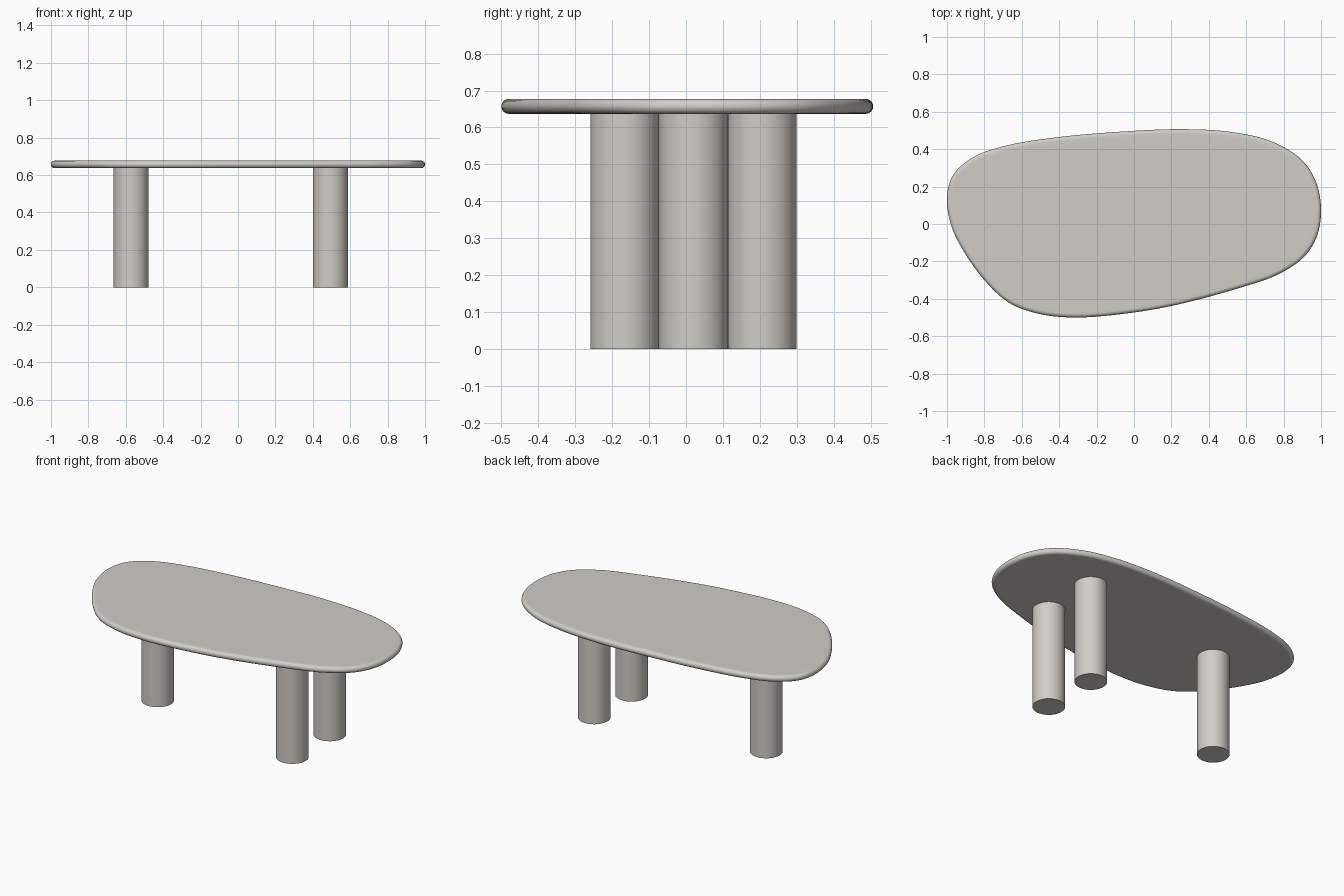
import bpy, bmesh, math
from mathutils import Vector

if "Cube" in bpy.data.objects:
    bpy.data.objects.remove(bpy.data.objects["Cube"])

TOP_Z, BOTTOM_Z = 0.677, 0.637
LEG_R = 0.093

stone = bpy.data.materials.new("warm grey")
stone.diffuse_color = (0.64, 0.61, 0.57, 1)
stone.use_nodes = True
stone.node_tree.nodes["Principled BSDF"].inputs["Base Color"].default_value = stone.diffuse_color


def finish(name, bm, angle=30):
    bmesh.ops.recalc_face_normals(bm, faces=bm.faces)
    mesh = bpy.data.meshes.new(name)
    bm.to_mesh(mesh)
    bm.free()
    mesh.materials.append(stone)
    obj = bpy.data.objects.new(name, mesh)
    bpy.context.collection.objects.link(obj)
    bpy.ops.object.select_all(action='DESELECT')
    obj.select_set(True)
    bpy.context.view_layer.objects.active = obj
    bpy.ops.object.shade_smooth_by_angle(angle=math.radians(angle))
    return obj


def closed_spline(points, steps):
    """Smooth closed curve through the points (centripetal Catmull-Rom)."""
    pts = [Vector(p) for p in points]
    n, out = len(pts), []
    for i in range(n):
        a, b, c, d = (pts[(i + k) % n] for k in (-1, 0, 1, 2))
        t0 = 0.0
        t1 = t0 + math.sqrt((b - a).length)
        t2 = t1 + math.sqrt((c - b).length)
        t3 = t2 + math.sqrt((d - c).length)
        for s in range(steps):
            t = t1 + (t2 - t1) * s / steps
            p = a.lerp(b, (t - t0) / (t1 - t0))
            q = b.lerp(c, (t - t1) / (t2 - t1))
            r = c.lerp(d, (t - t2) / (t3 - t2))
            u = p.lerp(q, (t - t0) / (t2 - t0))
            v = q.lerp(r, (t - t1) / (t3 - t1))
            out.append(u.lerp(v, (t - t1) / (t2 - t1)))
    return out


# Tabletop: pebble outline (counter-clockwise) with a fully rounded rim
outline = closed_spline([
    (1.0, 0.08), (0.975, 0.22), (0.90, 0.34), (0.74, 0.44), (0.52, 0.492),
    (0.25, 0.507), (-0.08, 0.493), (-0.40, 0.465), (-0.68, 0.42),
    (-0.86, 0.357), (-0.965, 0.265), (-1.0, 0.15), (-0.98, 0.0),
    (-0.92, -0.13), (-0.80, -0.30), (-0.67, -0.42), (-0.51, -0.48),
    (-0.31, -0.50), (0.0, -0.473), (0.25, -0.427), (0.58, -0.337),
    (0.77, -0.27), (0.91, -0.175), (0.98, -0.06)], 6)
count = len(outline)
inward = []
for i in range(count):
    t = (outline[(i + 1) % count] - outline[i - 1]).normalized()
    inward.append(Vector((-t.y, t.x)))

radius = (TOP_Z - BOTTOM_Z) / 2
mid = (TOP_Z + BOTTOM_Z) / 2
profile = [(radius + 0.015, BOTTOM_Z)]
for k in range(13):
    a = -math.pi / 2 + math.pi * k / 12
    profile.append((radius * (1 - math.cos(a)), mid + radius * math.sin(a)))
profile.append((radius + 0.015, TOP_Z))

bm = bmesh.new()
rings = [[bm.verts.new((*(p + n * off), z)) for p, n in zip(outline, inward)]
         for off, z in profile]
for lo, hi in zip(rings, rings[1:]):
    for i in range(count):
        j = (i + 1) % count
        bm.faces.new((lo[i], lo[j], hi[j], hi[i]))
bm.faces.new(rings[-1])
bm.faces.new(rings[0][::-1])
finish("tabletop", bm)

# Three cylindrical legs
for name, x, y in (("left_leg", -0.572, 0.02),
                   ("front_right_leg", 0.494, -0.166),
                   ("back_right_leg", 0.494, 0.206)):
    bm = bmesh.new()
    bmesh.ops.create_cone(bm, cap_ends=True, segments=64, radius1=LEG_R,
                          radius2=LEG_R, depth=BOTTOM_Z)
    bmesh.ops.translate(bm, verts=bm.verts, vec=(x, y, BOTTOM_Z / 2))
    finish(name, bm)
